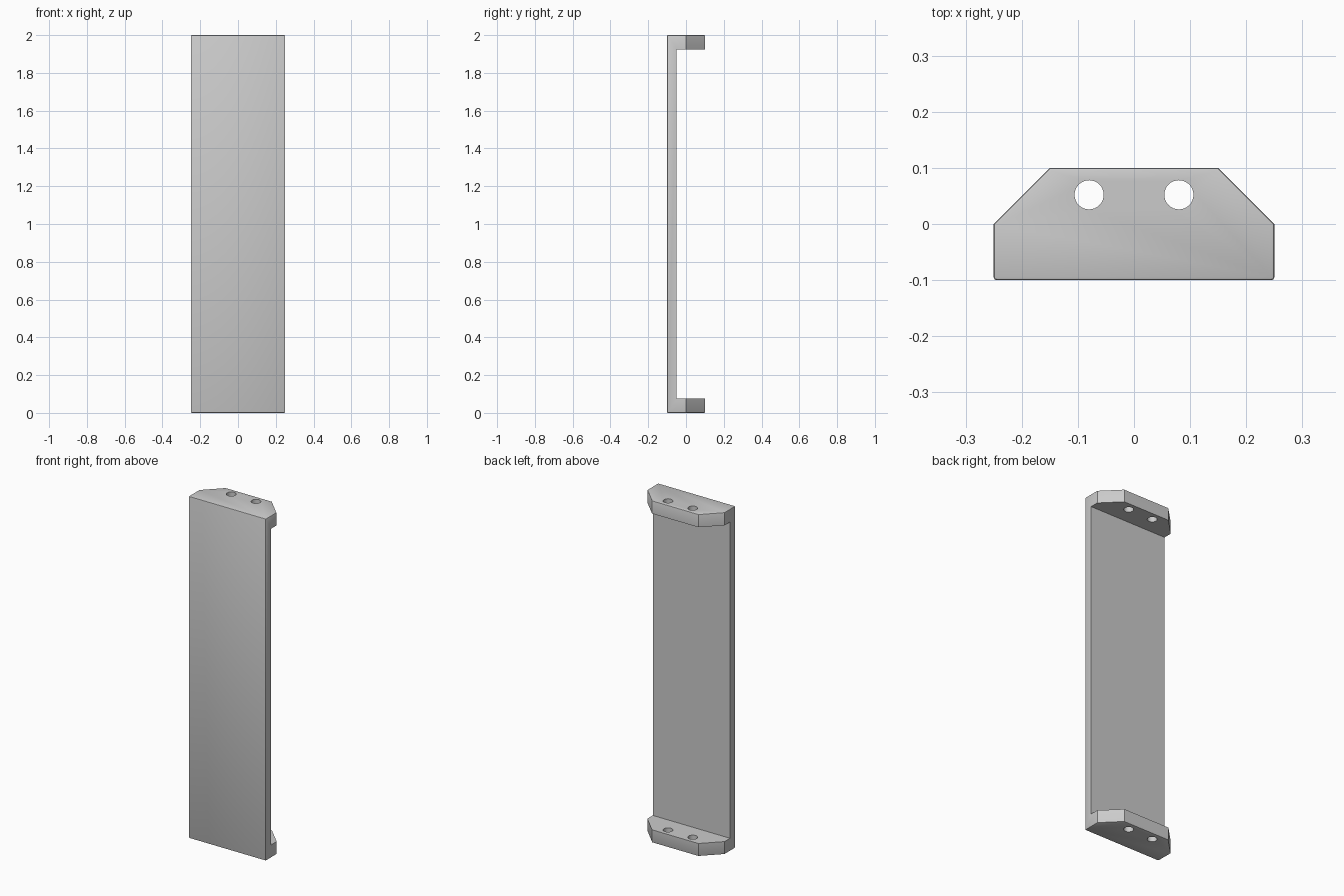
import bpy
import bmesh
from mathutils import Matrix

if "Cube" in bpy.data.objects:
    bpy.data.objects.remove(bpy.data.objects["Cube"], do_unlink=True)

HEIGHT, FLANGE, PANEL_BACK = 2.0, 0.075, -0.05

grey = bpy.data.materials.new("light_grey")
grey.use_nodes = True
colour = (0.6, 0.6, 0.6, 1)
grey.diffuse_color = colour
grey.node_tree.nodes["Principled BSDF"].inputs["Base Color"].default_value = colour


def make_object(name, bm):
    bmesh.ops.recalc_face_normals(bm, faces=bm.faces)
    mesh = bpy.data.meshes.new(name)
    bm.to_mesh(mesh)
    bm.free()
    mesh.materials.append(grey)
    obj = bpy.data.objects.new(name, mesh)
    bpy.context.collection.objects.link(obj)
    return obj


def subtract(target, cutter):
    cutter.hide_render = True
    cutter.hide_viewport = True
    cutter.display_type = 'WIRE'
    mod = target.modifiers.new(cutter.name, 'BOOLEAN')
    mod.operation = 'DIFFERENCE'
    mod.solver = 'EXACT'
    mod.object = cutter


# Bracket body: chamfered outline extruded to full height
half = [(0.25, -0.1), (0.25, 0), (0.15, 0.1)]
outline = half + [(-x, y) for x, y in reversed(half)]
bm = bmesh.new()
base = bm.faces.new([bm.verts.new((x, y, 0)) for x, y in outline])
top = bmesh.ops.extrude_face_region(bm, geom=[base])["geom"]
bmesh.ops.translate(bm, vec=(0, 0, HEIGHT),
                    verts=[v for v in top if isinstance(v, bmesh.types.BMVert)])
bracket = make_object("mounting_bracket", bm)

# Slightly eased outer edges
bevel = bracket.modifiers.new("eased_edges", 'BEVEL')
bevel.width = 0.005
bevel.segments = 2
bevel.limit_method = 'ANGLE'
bevel.angle_limit = 1.0

# Recess between the two flanges, behind the front panel
bm = bmesh.new()
bmesh.ops.create_cube(bm, size=1, matrix=Matrix.Translation((0, PANEL_BACK + 0.5, HEIGHT / 2))
                      @ Matrix.Diagonal((1, 1, HEIGHT - 2 * FLANGE, 1)))
subtract(bracket, make_object("recess_cutter", bm))

# Screw holes through both flanges
bm = bmesh.new()
for side in (-1, 1):
    bmesh.ops.create_cone(bm, cap_ends=True, segments=32, radius1=0.026, radius2=0.026,
                          depth=HEIGHT + 0.2,
                          matrix=Matrix.Translation((side * 0.08, 0.052, HEIGHT / 2)))
subtract(bracket, make_object("screw_hole_cutter", bm))

# Bake the cuts, then smooth the rounded surfaces only
bpy.ops.object.select_all(action='DESELECT')
bracket.select_set(True)
bpy.context.view_layer.objects.active = bracket
for name in [m.name for m in bracket.modifiers]:
    bpy.ops.object.modifier_apply(modifier=name)
bpy.ops.object.shade_smooth_by_angle(angle=0.6)
for name in ("recess_cutter", "screw_hole_cutter"):
    bpy.data.objects.remove(bpy.data.objects[name], do_unlink=True)
